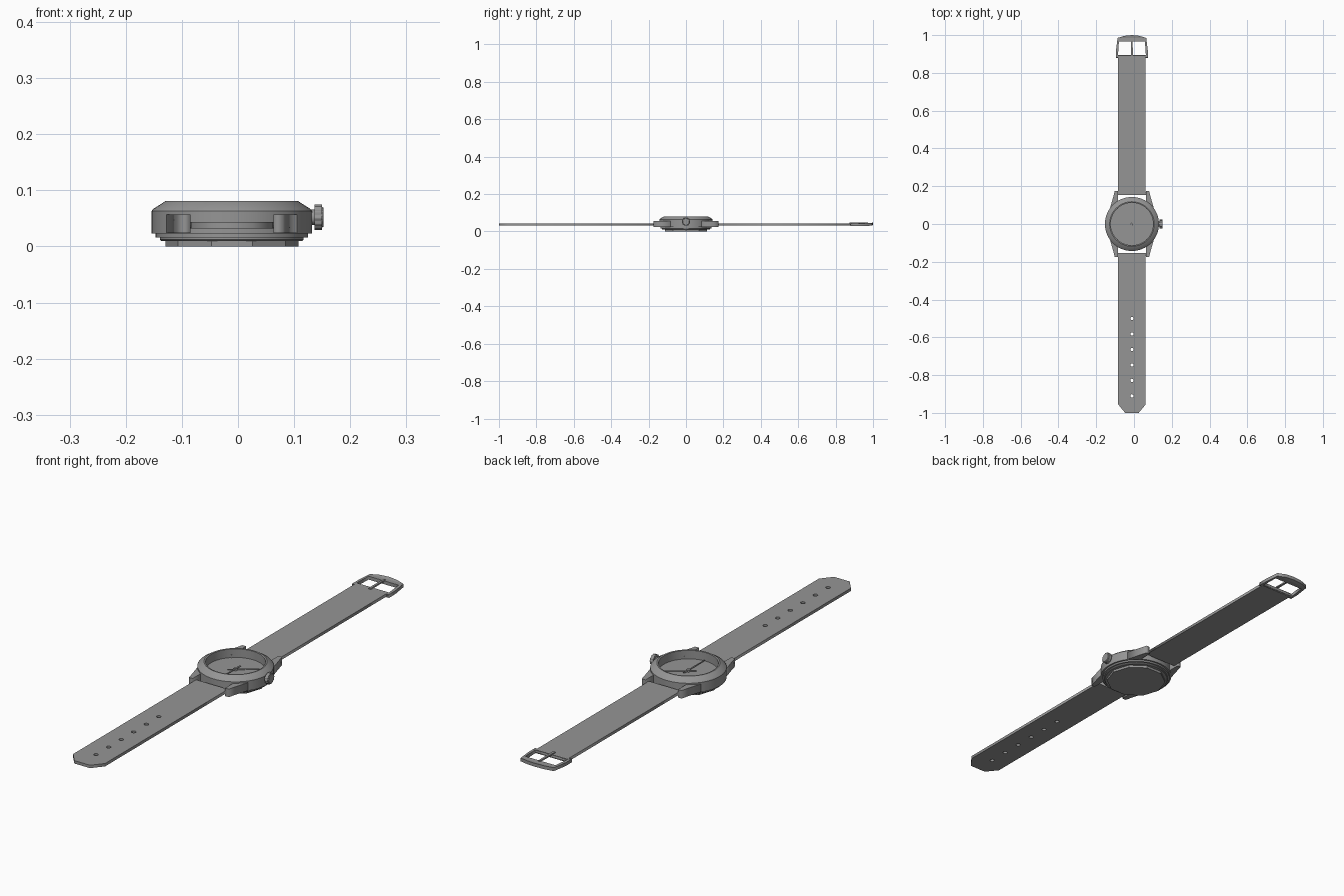
import bpy, bmesh
from math import cos, sin, pi, radians
from mathutils import Matrix, Vector

cube = bpy.data.objects.get("Cube")
if cube:
    bpy.data.objects.remove(cube)

CX = -0.011  # centre line of the watch

grey = bpy.data.materials.new("grey")
grey.use_nodes = True
grey.diffuse_color = (0.3, 0.3, 0.3, 1)
grey.node_tree.nodes["Principled BSDF"].inputs["Base Color"].default_value = (0.3, 0.3, 0.3, 1)


def select(ob):
    bpy.ops.object.select_all(action='DESELECT')
    ob.select_set(True)
    bpy.context.view_layer.objects.active = ob


def plate(name, outlines, z0, z1):
    """Flat plate from an outer outline; further outlines become holes."""
    cu = bpy.data.curves.new(name, 'CURVE')
    cu.dimensions, cu.fill_mode = '2D', 'BOTH'
    cu.extrude = (z1 - z0) / 2
    for pts in outlines:
        sp = cu.splines.new('POLY')
        sp.points.add(len(pts) - 1)
        for p, (x, y) in zip(sp.points, pts):
            p.co = (x + CX, y, 0, 1)
        sp.use_cyclic_u = True
    ob = bpy.data.objects.new(name, cu)
    bpy.context.collection.objects.link(ob)
    select(ob)
    bpy.ops.object.convert(target='MESH')
    ob = bpy.context.object
    ob.data.transform(Matrix.Translation((0, 0, (z0 + z1) / 2)))
    bm = bmesh.new()
    bm.from_mesh(ob.data)
    bmesh.ops.remove_doubles(bm, verts=bm.verts, dist=1e-5)
    bmesh.ops.recalc_face_normals(bm, faces=bm.faces)
    bm.to_mesh(ob.data)
    bm.free()
    ob.data.materials.clear()
    ob.data.materials.append(grey)
    return ob


def lathe(name, profile, sides, matrix=Matrix.Translation((CX, 0, 0)), smooth=True):
    """Turned part from (radius, height) points that start and end on the axis."""
    bm = bmesh.new()
    vs = [bm.verts.new((r, 0, z)) for r, z in profile]
    es = [bm.edges.new(pair) for pair in zip(vs, vs[1:])]
    bmesh.ops.spin(bm, geom=vs + es, cent=(0, 0, 0), axis=(0, 0, 1),
                   angle=2 * pi, steps=sides, use_duplicate=False)
    bmesh.ops.remove_doubles(bm, verts=bm.verts, dist=1e-5)
    bmesh.ops.recalc_face_normals(bm, faces=bm.faces)
    bm.transform(matrix)
    me = bpy.data.meshes.new(name)
    bm.to_mesh(me)
    bm.free()
    me.materials.append(grey)
    ob = bpy.data.objects.new(name, me)
    bpy.context.collection.objects.link(ob)
    if smooth:
        select(ob)
        bpy.ops.object.shade_smooth_by_angle(angle=radians(25))
    return ob


def circle(x, y, r, n=12):
    return [(x + r * cos(2 * pi * i / n), y + r * sin(2 * pi * i / n)) for i in range(n)]


def along(axis, x, y, z):
    turn = Vector((0, 0, 1)).rotation_difference(Vector(axis)).to_matrix().to_4x4()
    return Matrix.Translation((x, y, z)) @ turn


# Case with bezel and sunken dial, case back
lathe("case", [(0, .016), (.136, .016), (.136, .023), (.143, .023), (.143, .063),
               (.14, .067), (.124, .077), (.118, .081), (.112, .08), (.112, .045), (0, .045)], 64)
lathe("case_back_ring", [(0, .01), (.126, .01), (.128, .012), (.128, .016), (0, .016)], 64)
lathe("case_back", [(0, 0), (.1186, 0), (.1186, .01), (0, .01)], 10, smooth=False)

# Four lugs, and the bars between them
for sx, side in ((1, "left"), (-1, "right")):
    for sy, end in ((1, "back"), (-1, "front")):
        shape = [(.074, .174), (.091, .174), (.097, .15), (.117, .08), (.074, .08)]
        plate("lug_%s_%s" % (end, side), [[(sx * x, sy * y) for x, y in shape]], .024, .057)
for sy, end in ((1, "back"), (-1, "front")):
    lathe("spring_bar_" + end, [(0, -.08), (.006, -.08), (.006, .08), (0, .08)], 12,
          along((1, 0, 0), CX, sy * .16, .038))

# Crown with ridged edge
rim = [((.0225 if i % 4 < 2 else .0205) * cos(pi * i / 24),
        (.0225 if i % 4 < 2 else .0205) * sin(pi * i / 24)) for i in range(48)]
crown = plate("crown", [rim], .136, .150)
crown.data.transform(along((1, 0, 0), 0, 0, .052) @ Matrix.Translation((-CX, 0, 0)))
lathe("crown_stem", [(0, .12), (.014, .12), (.014, .138), (0, .138)], 16, along((1, 0, 0), 0, 0, .052))
lathe("crown_cap", [(0, .149), (.019, .149), (.017, .152), (0, .152)], 24, along((1, 0, 0), 0, 0, .052))

# Straps
w = .073
holes = [circle(0, -.5 - .082 * i, .009) for i in range(6)]
plate("long_strap", [[(-w, -.153), (w, -.153), (w, -.955), (.036, -1), (-.036, -1), (-w, -.955)]] + holes,
      .032, .044)
plate("short_strap", [[(-w, .153), (w, .153), (w, .893), (-w, .893)]], .032, .044)

# Buckle, gently arched, with its bar and tongue
outer = [(-.084, .88), (.084, .88), (.084, .92), (.076, .985), (.04, .996), (0, 1),
         (-.04, .996), (-.076, .985), (-.084, .92)]
inner = [(-.074, .89), (.074, .89), (.069, .965), (-.069, .965)]
buckle = plate("buckle", [outer, inner], .03, .044)
for v in buckle.data.vertices:
    v.co.z += .004 * (1 - ((v.co.x - CX) / .084) ** 2) if v.co.y > .95 else -.001
lathe("buckle_bar", [(0, -.082), (.0075, -.082), (.0075, .082), (0, .082)], 12,
      along((1, 0, 0), CX, .887, .037))
plate("buckle_tongue", [[(-.005, .875), (.005, .875), (.004, .972), (-.004, .972)]], .043, .049)

# Hands and centre pin
for name, length, tail, angle, z in (("hour_hand", .09, .03, 37, .047), ("minute_hand", .105, .03, -90, .05)):
    hand = plate(name, [[(-tail, -.0035), (length, -.002), (length, .002), (-tail, .0035)]], z, z + .002)
    hand.data.transform(Matrix.Translation((CX, 0, 0)) @ Matrix.Rotation(radians(angle), 4, 'Z')
                        @ Matrix.Translation((-CX, 0, 0)))
lathe("centre_pin", [(0, .045), (.007, .045), (.007, .054), (0, .054)], 16)
